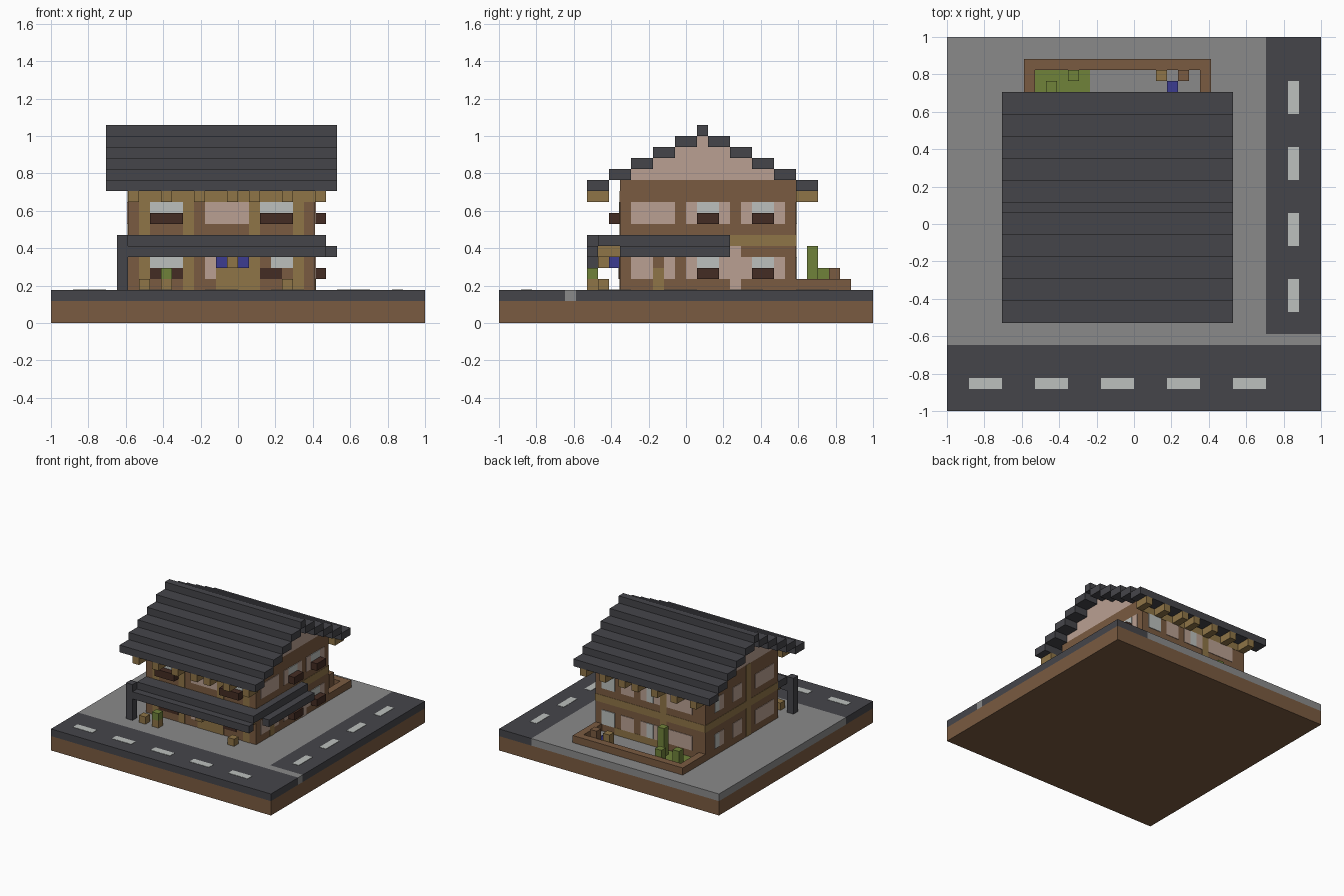
import bpy

cube = bpy.data.objects.get("Cube")
if cube:
    bpy.data.objects.remove(cube, do_unlink=True)

UNIT = 2 / 34  # one building block


def linear(c):
    c /= 255
    return c / 12.92 if c <= 0.04045 else ((c + 0.055) / 1.055) ** 2.4


def material(name, r, g, b):
    mat = bpy.data.materials.new(name)
    mat.use_nodes = True
    color = (linear(r), linear(g), linear(b), 1)
    mat.diffuse_color = color
    shader = mat.node_tree.nodes["Principled BSDF"]
    shader.inputs["Base Color"].default_value = color
    shader.inputs["Roughness"].default_value = 0.9
    return mat


ASPHALT = material("slate_grey", 69, 69, 74)
PAVING = material("paving_grey", 138, 138, 138)
WOOD = material("brown_wood", 122, 91, 65)
TIMBER = material("tan_timber", 143, 117, 71)
PLASTER = material("pink_plaster", 186, 160, 146)
GLASS = material("pale_white", 188, 192, 189)
DARK = material("dark_wood", 68, 44, 35)
GREEN = material("leaf_green", 112, 130, 58)
BLUE = material("cloth_blue", 60, 60, 145)


def box(name, mat, x, y, z):
    """Box from three (start, end) spans counted in blocks."""
    spans = (x, y, z)
    lo = [s[0] * UNIT for s in spans]
    hi = [s[1] * UNIT for s in spans]
    bpy.ops.mesh.primitive_cube_add(size=1)
    ob = bpy.context.object
    ob.name = name
    ob.scale = [b - a for a, b in zip(lo, hi)]
    mid = [(a + b) / 2 for a, b in zip(lo, hi)]
    ob.location = (mid[0] - 1, mid[1] - 1, mid[2])
    bpy.ops.object.transform_apply(location=True, rotation=True, scale=True)
    ob.data.materials.append(mat)
    return ob


def block(name, mat, x, y, z, height=1):
    return box(name, mat, (x, x + 1), (y, y + 1), (z, z + height))


LEFT, RIGHT, FRONT, BACK = 7, 24, 11, 27
DEPTH = {TIMBER: 0.04, PLASTER: 0.07, GLASS: 0.1, DARK: 0.13}


def panel(name, side, mat, along, z):
    """Thin plate laid on one outer wall."""
    d = DEPTH[mat]
    if side == "front":
        return box(name, mat, along, (FRONT - d, FRONT), z)
    if side == "back":
        return box(name, mat, along, (BACK, BACK + d), z)
    if side == "left":
        return box(name, mat, (RIGHT, RIGHT + d), along, z)
    return box(name, mat, (LEFT - d, LEFT), along, z)


# Ground and roads
box("soil_base", WOOD, (0, 34), (0, 34), (0, 2))
box("front_road", ASPHALT, (0, 34), (0, 6), (2, 3))
box("pavement_strip", PAVING, (0, 34), (6, 7), (2, 3))
box("pavement", PAVING, (0, 29), (7, 34), (2, 3))
box("side_road", ASPHALT, (29, 34), (7, 34), (2, 3))
for s in range(2, 30, 6):
    box("front_road_dash", GLASS, (s, s + 3), (2, 3), (3, 3.04))
for s in range(9, 30, 6):
    box("side_road_dash", GLASS, (31, 32), (s, s + 3), (3, 3.04))

# House body and gables
box("house_walls", WOOD, (LEFT, RIGHT), (FRONT, BACK), (3, 13))
for k in range(1, 5):
    box("gable", PLASTER, (LEFT, RIGHT), (10 + 2 * k, 27 - 2 * k), (12 + k, 13 + k))

# Stepped roof with rafters under the eaves
for k in range(5):
    for y in (8 + 2 * k, 27 - 2 * k):
        box("roof_step", ASPHALT, (5, 26), (y, y + 2), (12 + k, 13 + k))
box("roof_ridge", ASPHALT, (5, 26), (18, 19), (17, 18))
for x in (7, 10, 13, 16, 18, 21, 24):
    for y in (8, 27):
        box("rafter", TIMBER, (x, x + 1), (y, y + 2), (11, 12))

# Timber bands and posts
for side, span in (("front", (LEFT, RIGHT)), ("back", (LEFT, RIGHT)),
                   ("left", (FRONT, BACK)), ("right", (FRONT, BACK))):
    panel("floor_band", side, TIMBER, span, (7, 8))
    if side in ("front", "back"):
        panel("eaves_band", side, TIMBER, span, (11, 12))
for x in (8, 12, 18, 22):
    panel("front_timber_post", "front", TIMBER, (x, x + 1), (3, 11))
panel("back_timber_post", "back", TIMBER, (13, 14), (3, 11))
panel("right_timber_post", "right", TIMBER, (17, 18), (3, 13))
panel("side_timber_post", "left", TIMBER, (14, 15), (3, 5))

# Front windows and door
panel("upper_front_plaster", "front", PLASTER, (14, 18), (9, 11))
for x in (9, 19):
    panel("upper_front_glass", "front", GLASS, (x, x + 3), (10, 11))
    box("front_flower_box", DARK, (x, x + 3), (10, 11), (9, 10))
    panel("lower_front_glass", "front", GLASS, (x + x // 19, x + 3), (5, 6))
panel("lower_window_sill", "front", DARK, (9, 12), (4, 5))
panel("lower_window_sill", "front", DARK, (19, 21), (4, 5))
panel("door_side_plaster", "front", PLASTER, (14, 15), (4, 6))
panel("front_door", "front", TIMBER, (15, 18), (3, 7))

# Side wall windows with flower boxes
panel("upper_side_plaster", "left", PLASTER, (12, 16), (9, 11))
panel("lower_side_plaster", "left", PLASTER, (12, 14), (4, 6))
panel("lower_side_plaster", "left", PLASTER, (15, 16), (4, 6))
panel("side_plaster_post", "left", PLASTER, (21, 22), (3, 7))
for z in (4, 9):
    for y in (17, 22):
        panel("side_window_surround", "left", PLASTER, (y, y + 4), (z, z + 2))
        panel("side_glass", "left", GLASS, (y + 1, y + 3), (z + 1, z + 2))
        box("side_flower_box", DARK, (24, 25), (y + 1, y + 3), (z, z + 1))

# Back and far side windows
for z in (4, 9):
    panel("back_glass", "back", GLASS, (21, 23), (z, z + 2))
    for x in ((18, 20), (14, 17), (9, 13)):
        panel("back_plaster", "back", PLASTER, x, (z, z + 2))
    panel("back_inner_glass", "back", GLASS, (15, 16), (z, z + 2))
    for y in ((12, 16), (19, 21), (23, 25)):
        panel("far_side_plaster", "right", PLASTER, y, (z, z + 2))
    panel("far_side_glass", "right", GLASS, (24, 25), (z, z + 2))
panel("back_step", "back", TIMBER, (14, 21), (3, 4))

# Awning around the front corner
box("awning_front_upper", ASPHALT, (7, 25), (9, 11), (7, 8))
box("awning_front_lower", ASPHALT, (7, 25), (8, 9), (6, 7))
box("awning_side_upper", ASPHALT, (24, 25), (11, 21), (7, 8))
box("awning_side_lower", ASPHALT, (25, 26), (11, 21), (6, 7))
block("awning_post", ASPHALT, 6, 8, 3, 5)
for x in (8, 12, 16, 20, 23):
    box("awning_rafter", TIMBER, (x, x + 1), (9, 11), (6, 7))
block("hanging_sign", TIMBER, 16, 9, 5)
for x in (15, 17):
    block("door_curtain", BLUE, x, 10, 5)

# Front furniture and potted plant
block("stool", TIMBER, 8, 8, 3)
block("stool", TIMBER, 21, 9, 3)
block("plant_pot", TIMBER, 10, 8, 3)
block("potted_plant", GREEN, 10, 8, 4)

# Back garden
box("garden_fence_back", WOOD, (7, 24), (31, 32), (3, 4))
for x in (7, 23):
    box("garden_fence_side", WOOD, (x, x + 1), (27, 31), (3, 4))
box("lawn", GREEN, (8, 13), (27, 31), (3, 3.05))
block("tall_shrub", GREEN, 12, 28, 3, 4)
block("shrub", GREEN, 9, 29, 3, 2)
block("shrub", GREEN, 11, 30, 3, 2)
block("garden_chair", TIMBER, 19, 30, 3, 2)
block("garden_table", WOOD, 21, 30, 3, 2)
block("garden_cushion", BLUE, 20, 29, 3)
